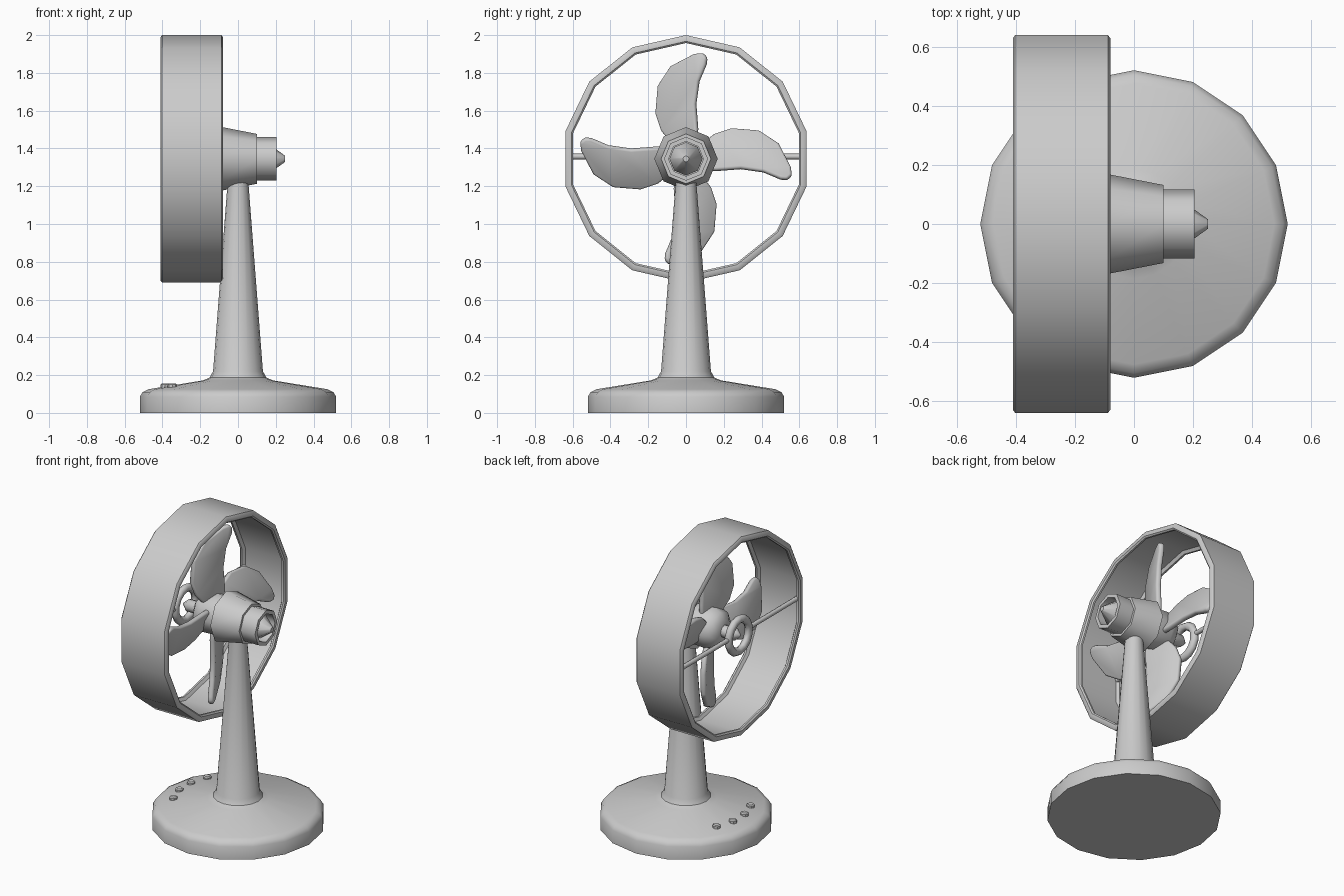
import bpy, bmesh, math

if "Cube" in bpy.data.objects:
    bpy.data.objects.remove(bpy.data.objects["Cube"])

HUB_Z = 1.345  # height of the fan axis


def finish(name, bm, angle):
    bmesh.ops.recalc_face_normals(bm, faces=bm.faces)
    me = bpy.data.meshes.new(name)
    bm.to_mesh(me)
    bm.free()
    ob = bpy.data.objects.new(name, me)
    bpy.context.collection.objects.link(ob)
    bpy.ops.object.select_all(action='DESELECT')
    bpy.context.view_layer.objects.active = ob
    ob.select_set(True)
    bpy.ops.object.shade_smooth_by_angle(angle=math.radians(angle))
    return ob


def lathe(name, profile, sides, axis='Z', closed=False, angle=35, origin=(0, 0, 0)):
    """Revolve (radius, height) points; closed joins the last point to the first."""
    bm = bmesh.new()
    rings = []
    for r, h in profile:
        ring = []
        for i in range(sides):
            a = 2 * math.pi * i / sides
            c, s = r * math.cos(a), r * math.sin(a)
            p = (c, s, h) if axis == 'Z' else (h, s, c)
            ring.append(bm.verts.new([u + o for u, o in zip(p, origin)]))
        rings.append(ring)
    pairs = list(zip(rings, rings[1:]))
    if closed:
        pairs.append((rings[-1], rings[0]))
    else:
        bm.faces.new(rings[0])
        bm.faces.new(rings[-1])
    for a, b in pairs:
        for i in range(sides):
            j = (i + 1) % sides
            bm.faces.new((a[i], a[j], b[j], b[i]))
    return finish(name, bm, angle)


axis = (0, 0, HUB_Z)

# Base plate flowing into the tapered column
lathe("base_and_column", [(.52, 0), (.52, .085), (.505, .11), (.475, .125), (.185, .172),
                          (.15, .187), (.132, .22), (.055, 1.22), (.05, 1.3)], 16)

# Four buttons on an arc of the base
for i, deg in enumerate((-27, -9, 9, 27)):
    a = math.radians(deg)
    lathe(f"button_{i + 1}", [(.025, .11), (.025, .15), (.018, .156)], 8,
          origin=(-.39 * math.cos(a), .39 * math.sin(a), 0))

# Round shroud with lips on both rims
lathe("shroud", [(.655, -.402), (.655, -.088), (.645, -.08), (.622, -.08), (.613, -.088),
                 (.613, -.1), (.632, -.112), (.632, -.378), (.613, -.39), (.613, -.402),
                 (.622, -.41), (.645, -.41)], 14, 'X', True, 40, axis)

# Motor housing with an open rear collar and a pointed knob in it
lathe("motor_housing", [(.168, -.085), (.132, .1)], 8, 'X', angle=50, origin=axis)
lathe("rear_collar", [(.116, .09), (.116, .205), (.092, .205), (.092, .09)], 8, 'X', True, 50, axis)
lathe("rear_knob", [(.088, .1), (.088, .15), (.016, .25)], 8, 'X', angle=50, origin=axis)

# Rotor hub and shaft
lathe("rotor_hub", [(.13, -.08), (.135, -.2), (.115, -.25), (.07, -.28)], 8, 'X', angle=50, origin=axis)
lathe("front_shaft", [(.04, -.26), (.04, -.36), (.008, -.395)], 8, 'X', angle=50, origin=axis)

# Front ring held by a side rod on each side
lathe("front_ring", [(.105 + .028 * math.cos(k * math.pi / 3), -.385 + .024 * math.sin(k * math.pi / 3))
                     for k in range(6)], 14, 'X', True, 70, axis)
for side, label in ((-1, "left"), (1, "right")):
    rod = lathe(f"{label}_rod", [(.015, .1), (.015, .625)], 8, angle=50)
    rod.rotation_euler.x = -side * math.pi / 2
    rod.location = (-.385, 0, HUB_Z + .012)

# Four curved, pitched blades
outline = [(-.06, .06), (-.13, .15), (-.16, .24), (-.148, .386), (-.08, .49), (.045, .555),
           (.09, .56), (.112, .535), (.108, .5), (.07, .41), (.053, .29), (.063, .16), (.06, .06)]
for k in range(4):
    bm = bmesh.new()
    bm.faces.new([bm.verts.new((-.17 + .4 * y, y, z)) for y, z in outline])
    blade = finish(f"blade_{k + 1}", bm, 50)
    blade.location = axis
    blade.rotation_euler.x = k * math.pi / 2
    solid = blade.modifiers.new("thickness", 'SOLIDIFY')
    solid.thickness, solid.offset = .035, 0
    bev = blade.modifiers.new("soft_edge", 'BEVEL')
    bev.width, bev.segments = .012, 2
